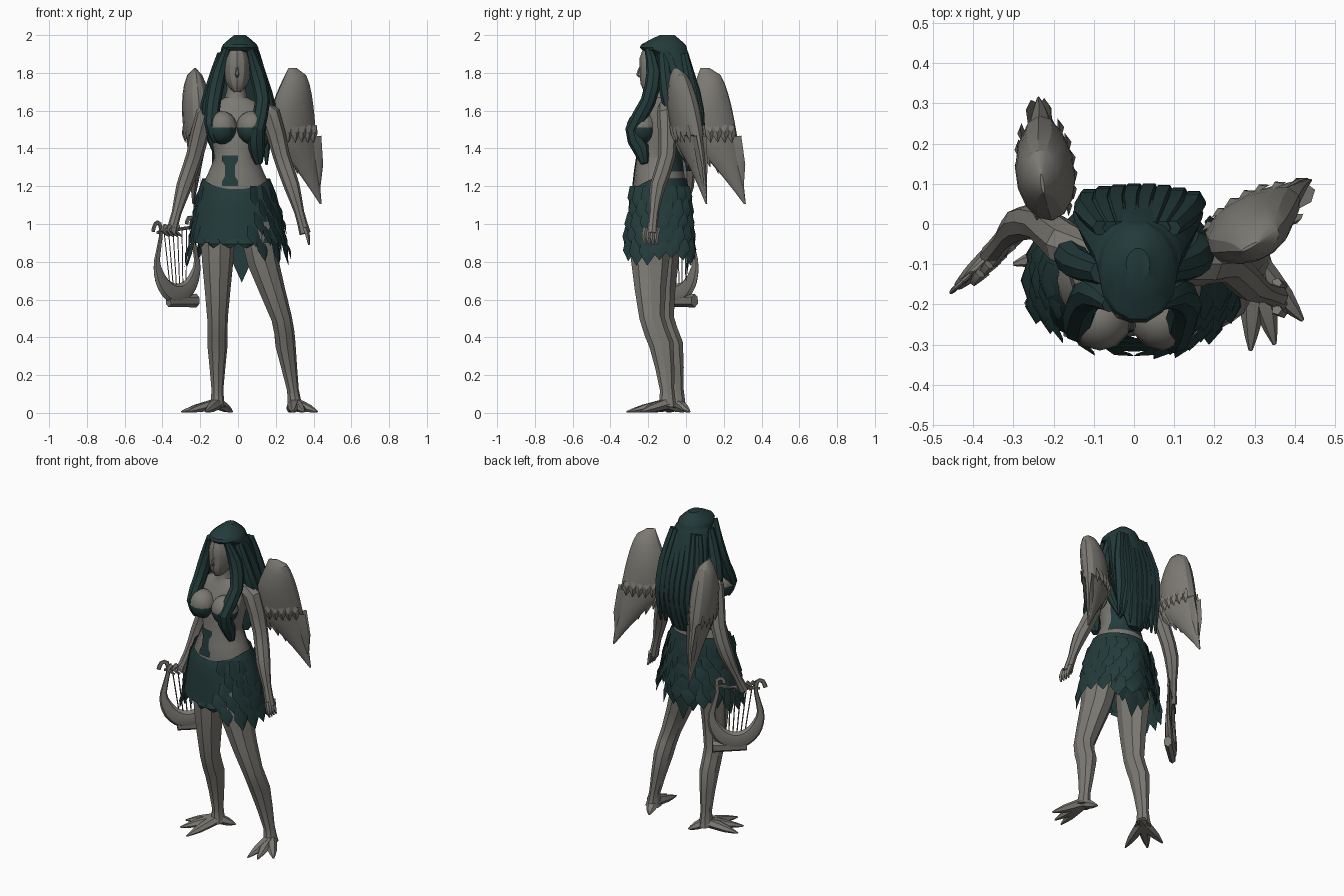
import bpy, bmesh, random
from math import sin, cos, pi, sqrt, radians
from mathutils import Vector

random.seed(4)
UP = Vector((0, 0, 1))
if bpy.data.objects.get("Cube"):
    bpy.data.objects.remove(bpy.data.objects["Cube"])


def material(name, rgb):
    made = bpy.data.materials.new(name)
    made.use_nodes = True
    made.diffuse_color = (*rgb, 1)
    made.node_tree.nodes["Principled BSDF"].inputs["Base Color"].default_value = (*rgb, 1)
    return made


SKIN = material("stone grey", (.2, .19, .17))
TEAL = material("dark teal", (.017, .043, .043))


def finish(name, bm, *materials, rule=None):
    bmesh.ops.recalc_face_normals(bm, faces=bm.faces)
    if rule:
        for face in bm.faces:
            face.material_index = int(rule(face.calc_center_median()))
    mesh = bpy.data.meshes.new(name)
    bm.to_mesh(mesh)
    bm.free()
    part = bpy.data.objects.new(name, mesh)
    bpy.context.collection.objects.link(part)
    for item in materials:
        mesh.materials.append(item)
    bpy.ops.object.select_all(action='DESELECT')
    part.select_set(True)
    bpy.context.view_layer.objects.active = part
    bpy.ops.object.shade_smooth_by_angle(angle=radians(28))


def smooth(rows):
    """Insert a curved midpoint between neighbouring rows."""
    result = [rows[0]]
    for i in range(len(rows) - 1):
        before, after = rows[max(i - 1, 0)], rows[min(i + 2, len(rows) - 1)]
        result.append([(9 * (p + q) - o - r) / 16
                       for o, p, q, r in zip(before, rows[i], rows[i + 1], after)])
        result.append(rows[i + 1])
    return result


def circle(count):
    return [(cos(2 * pi * i / count), sin(2 * pi * i / count)) for i in range(count)]


def skin_rings(bm, rings, caps=True):
    rings = [[bm.verts.new(point) for point in ring] for ring in rings]
    for lower, upper in zip(rings, rings[1:]):
        for i in range(len(lower)):
            bm.faces.new((lower[i - 1], lower[i], upper[i], upper[i - 1]))
    if caps:
        bm.faces.new(rings[0])
        bm.faces.new(rings[-1])


def loft(rows, middle, count=16):
    """Stacked ellipses, each row is height, half width, front, back."""
    bm = bmesh.new()
    skin_rings(bm, [[(middle + half * c, (front + back + (back - front) * s) / 2, z)
                     for c, s in circle(count)] for z, half, front, back in rows])
    return bm


def tube(bm, points, ref=(0, 1, 0), count=8, flat=1.0):
    """Tapered tube through x, y, z, radius; flat scales it along ref."""
    points = smooth(points)
    centres = [Vector(point[:3]) for point in points]
    rings = []
    for i, centre in enumerate(centres):
        along = centres[min(i + 1, len(centres) - 1)] - centres[max(i - 1, 0)]
        side = along.cross(Vector(ref)).normalized()
        out = side.cross(along.normalized()) * flat
        rings.append([centre + points[i][3] * (side * c + out * s) for c, s in circle(count)])
    skin_rings(bm, rings)


def leaf(bm, base, tip, width, out):
    """Pointed blade with a raised ridge."""
    side = (tip - base).cross(out).normalized() * width / 2
    middle = base.lerp(tip, .5)
    a, b, c, d, end, ridge = [bm.verts.new(point) for point in (
        base - side * .8, base + side * .8, middle + side, middle - side, tip,
        middle + out.normalized() * .014)]
    for corners in ((a, b, ridge), (b, c, ridge), (c, end, ridge), (end, d, ridge),
                    (d, a, ridge), (a, d, end, c, b)):
        bm.faces.new(corners)


def section(rows, z):
    """Section of a loft at a height."""
    for p, q in zip(rows, rows[1:]):
        if q[0] <= z <= p[0]:
            blend = (p[0] - z) / (p[0] - q[0])
            return [a + (b - a) * blend for a, b in zip(p, q)]


# Torso and neck, dark across the back
MIDDLE = -.01
TORSO = smooth([(1.75, .05, -.18, -.08), (1.67, .06, -.18, -.06), (1.62, .15, -.2, -.03),
                (1.5, .145, -.25, 0), (1.35, .115, -.26, -.02), (1.2, .18, -.28, 0),
                (1, .2, -.27, 0)])
finish("torso", loft(TORSO, MIDDLE), SKIN, TEAL,
       rule=lambda c: c.y > -.075 and 1.27 < c.z < 1.6)

# Breasts with dark lower cups
for name, x in (("right_breast", -.085), ("left_breast", .07)):
    bm = bmesh.new()
    bmesh.ops.create_uvsphere(bm, u_segments=12, v_segments=10, radius=.08)
    for vert in bm.verts:
        vert.co += Vector((x, -.235, 1.51 + vert.co.z * .1))
    finish(name, bm, SKIN, TEAL, rule=lambda c: c.z < 1.5)

# Painted panel on the belly, narrow in the middle
bm = bmesh.new()
grid = []
for i in range(7):
    z = 1.2 + i * .027
    _, half, front, back = section(TORSO, z)
    wide = .042 if abs(i - 3) > 1 else .026
    row = []
    for k in range(5):
        x = -.042 + wide * (k / 2 - 1)
        bow = sqrt(1 - ((x - MIDDLE) / half) ** 2)
        row.append(bm.verts.new((x, (front + back - (back - front) * bow) / 2 - .005, z)))
    grid.append(row)
for lower, upper in zip(grid, grid[1:]):
    for k in range(4):
        bm.faces.new((lower[k], lower[k + 1], upper[k + 1], upper[k]))
finish("belly_panel", bm, TEAL)

# Head: face and nose
FACE = [(1.94, .035, -.22, -.08), (1.88, .07, -.245, -.06), (1.8, .073, -.245, -.06),
        (1.74, .055, -.24, -.08), (1.7, .02, -.22, -.13)]
finish("face", loft(smooth(FACE), MIDDLE / 2, 12), SKIN)
bm = bmesh.new()
tube(bm, [(MIDDLE / 2, -.24, 1.84, .004), (MIDDLE / 2, -.255, 1.79, .01),
          (MIDDLE / 2, -.235, 1.78, .006)], count=6)
finish("nose", bm, SKIN)

# Hair: cap and long back, then locks and strands
HAIR = [(2, .03, -.14, -.06), (1.95, .09, -.24, 0), (1.92, .1, -.235, .01), (1.89, .11, -.17, .02),
        (1.75, .14, -.11, .06), (1.6, .16, -.06, .09), (1.45, .15, -.02, .09), (1.28, .05, 0, .04)]
finish("hair", loft(smooth(HAIR), -MIDDLE, 14), TEAL)
bm = bmesh.new()
for side in (-1, 1):
    front = [(side * .06, -.2, 1.93, .02), (side * .1, -.17, 1.8, .04), (side * .13, -.2, 1.65, .04)]
    if side > 0:
        front += [(.1, -.28, 1.5, .042), (.1, -.24, 1.4, .044), (.11, -.22, 1.32, .02)]
    else:
        front += [(-.14, -.26, 1.52, .036), (-.12, -.26, 1.43, .01)]
    tube(bm, front)
    tube(bm, [(side * .08, -.12, 1.9, .03), (side * .14, -.1, 1.7, .04),
              (side * .16, -.06, 1.55, .04), (side * .1, 0, 1.33, .01)])
for i in range(8):
    x = -.12 + i * .037
    shift = random.uniform(-.02, .02)
    tube(bm, [(x * .7, -.01, 1.9, .02), (x, .05 - x * x, 1.7, .03),
              (x + .01, .075 - x * x, 1.5, .03), (x + shift, .04, 1.3 + shift, .006)], count=6)
finish("hair_locks", bm, TEAL)


# Skirt shell with a dipped front, then rows of pointed leaves
def skirt(z, c, s):
    flare = ((1.24 - z) / .34) ** .7
    return Vector((MIDDLE * (1 - flare) + (.18 + .08 * flare) * c, -.14 + (.145 + .033 * flare) * s, z))


bm = bmesh.new()
skin_rings(bm, [[skirt(1.24 - i * .085, c, s) - UP * (.08 * max(-s - .3, 0) if i == 0 else 0)
                 for c, s in circle(24)] for i in range(5)], caps=False)
finish("skirt", bm, TEAL)
bm = bmesh.new()
for row in range(5):
    for i in range(18):
        angle = 2 * pi * (i + row % 2 / 2) / 18
        base = skirt(1.2 - row * .07, cos(angle), sin(angle))
        smooth_front = base.y < -.2 and -.21 < base.x < .07
        if smooth_front and row < 4:
            continue
        drop, spread = random.uniform(.1, .15), random.uniform(.015, .04)
        if smooth_front:
            drop, spread = .05, .004
        out = Vector((cos(angle), sin(angle) / 2, 0))
        leaf(bm, base - out * .008, base + out * spread - UP * drop, .095, out)
for x, low in ((.02, .69), (-.05, .76), (.09, .77)):
    leaf(bm, Vector((x, .01, .95)), Vector((x, 0, low)), .12, Vector((0, 1, 0)))
finish("skirt_leaves", bm, TEAL)

# Legs: shared heights, depths and radii, the left one set forward
LEG = [(-.13, 1, .1), (-.14, .8, .085), (-.13, .5, .056), (-.08, .36, .055), (-.05, .12, .032),
       (-.05, .03, .045)]
LEG_SIDES = {"right": ([-.11] * 6, 0, [(-.3, -.1), (-.27, -.2), (-.17, -.28), (-.03, .02)]),
             "left": ([.1, .13, .23, .25, .29, .3], -.05,
                      [(.29, -.315), (.35, -.3), (.42, -.24), (.27, -.01)])}
for side, (across, shift, toes) in LEG_SIDES.items():
    bm = bmesh.new()
    tube(bm, [(x, y + shift, z, r) for x, (y, z, r) in zip(across, LEG)], count=9, flat=1.2)
    finish(side + "_leg", bm, SKIN)
    # Clawed foot
    bm = bmesh.new()
    ankle = Vector((across[-1], shift - .05, .05))
    for x, y in toes:
        tip = Vector((x, y, .006))
        tube(bm, [(*ankle, .038), (*ankle.lerp(tip, .6), .028), (*tip, .005)], UP, 6, .8)
    finish(side + "_foot", bm, SKIN)

# Arms and hands: shared widths, heights and radii
ARM = [(.1, 1.61, .05), (.17, 1.58, .055), (.23, 1.36, .045), (.285, 1.2, .042), (.325, 1.06, .026),
       (.355, .95, .03)]
for side, sign, depths in (("right", -1, (-.09, -.05, 0, 0, -.04, -.08)),
                           ("left", 1, (-.1, -.1, -.1, -.15, -.17, -.18))):
    bm = bmesh.new()
    tube(bm, [(sign * x, y, z, r) for (x, z, r), y in zip(ARM, depths)])
    for i in range(4):
        slide = i * .022 - .033
        palm = Vector((.355, slide - .18, .98))
        curl = Vector((.015, -.01, -.05))
        if sign < 0:
            palm = Vector((slide - .35, slide - .09, .99))
            curl = Vector((-.015, -.02, -.025))
        end = Vector((palm.x + .02, palm.y, palm.z - .09 if sign > 0 else .935))
        tube(bm, [(*palm, .014), (*(palm + curl), .012), (*end, .005)], (sign < 0, sign > 0, 0), 5)
    finish(side + "_arm", bm, SKIN)


# Wings: t runs from the crest to the tip, u runs outward
def wing_row(t):
    outer = .12 + .19 * t ** .4
    inner = max(.07 * (1 - 4 * t), .3 * (max(t - .55, 0) / .45) ** .8)
    thick = .004 + (.07 if t < .5 else .055) * sin(pi * t ** .6)
    return inner, outer, thick


for side, root, along, lean in (("left", Vector((.17, -.035, 0)), Vector((.88, .47, 0)), .075),
                                ("right", Vector((-.195, .01, 0)), Vector((-.14, .99, 0)), -.02)):
    across = UP.cross(along)

    def spot(t, u, offset):
        """Point on the wing, offset from its middle sheet."""
        return root + along * u + across * (offset - lean * (1 - t) ** 2) + UP * (1.825 - .72 * t)

    bm = bmesh.new()
    rings = []
    for t in [(i / 12) ** 1.2 for i in range(13)] + [.49, .5]:
        inner, outer, thick = wing_row(t)
        rings.append([spot(t, (inner + outer + (outer - inner) * c) / 2, thick * s)
                      for c, s in circle(14)])
    skin_rings(bm, sorted(rings, key=lambda ring: -ring[0].z))
    finish(side + "_wing", bm, SKIN)
    bm = bmesh.new()
    for face in (-1, 1):
        for i in range(6):
            # Short covert feathers, then long flight feathers
            q = -.8 + i * .3
            bulge = .068 * sqrt(1 - q * q) * face
            u = .13 + q * .13
            leaf(bm, spot(.42, u, bulge), spot(.55, u + .01, bulge * .85), .05, across * face)
            u = .04 + i * .044
            leaf(bm, spot(.5, u, .03 * face), spot(.68 + i * .05, u + .035, .004 * face),
                 .055, across * face)
    finish(side + "_wing_feathers", bm, SKIN)

# Lyre, drawn in its own slanted plane
NORMAL = Vector((.68, -.73, 0))


def lyre(t, z, radius):
    return -.45 + .24 * t, -.165 + .22 * t, z, radius


bm = bmesh.new()
bowl = [lyre(.53 - .44 * cos(pi * i / 8), .81 - .18 * sin(pi * i / 8), .02 + .034 * sin(pi * i / 8))
        for i in range(9)]
left_curl = [lyre(t, z, .013) for t, z in ((0, .96), (.05, 1), (.15, 1), (.17, .93))]
right_curl = [lyre(t, z, .013) for t, z in ((.87, .94), (.88, 1.02), (.78, 1.03), (.74, 1))]
tube(bm, left_curl + bowl + right_curl, NORMAL, flat=.5)
tube(bm, [lyre(.34, .59, .03), lyre(.96, .595, .036)], NORMAL, 6, .7)
tube(bm, [lyre(.1, .955, .009), lyre(.92, .985, .009)], NORMAL, 6)
finish("lyre_frame", bm, SKIN)
bm = bmesh.new()
for i in range(6):
    tube(bm, [lyre(.24 + i * .1, .97, .0035), lyre(.38 + i * .07, .66, .0035)], NORMAL, 4)
finish("lyre_strings", bm, SKIN)
